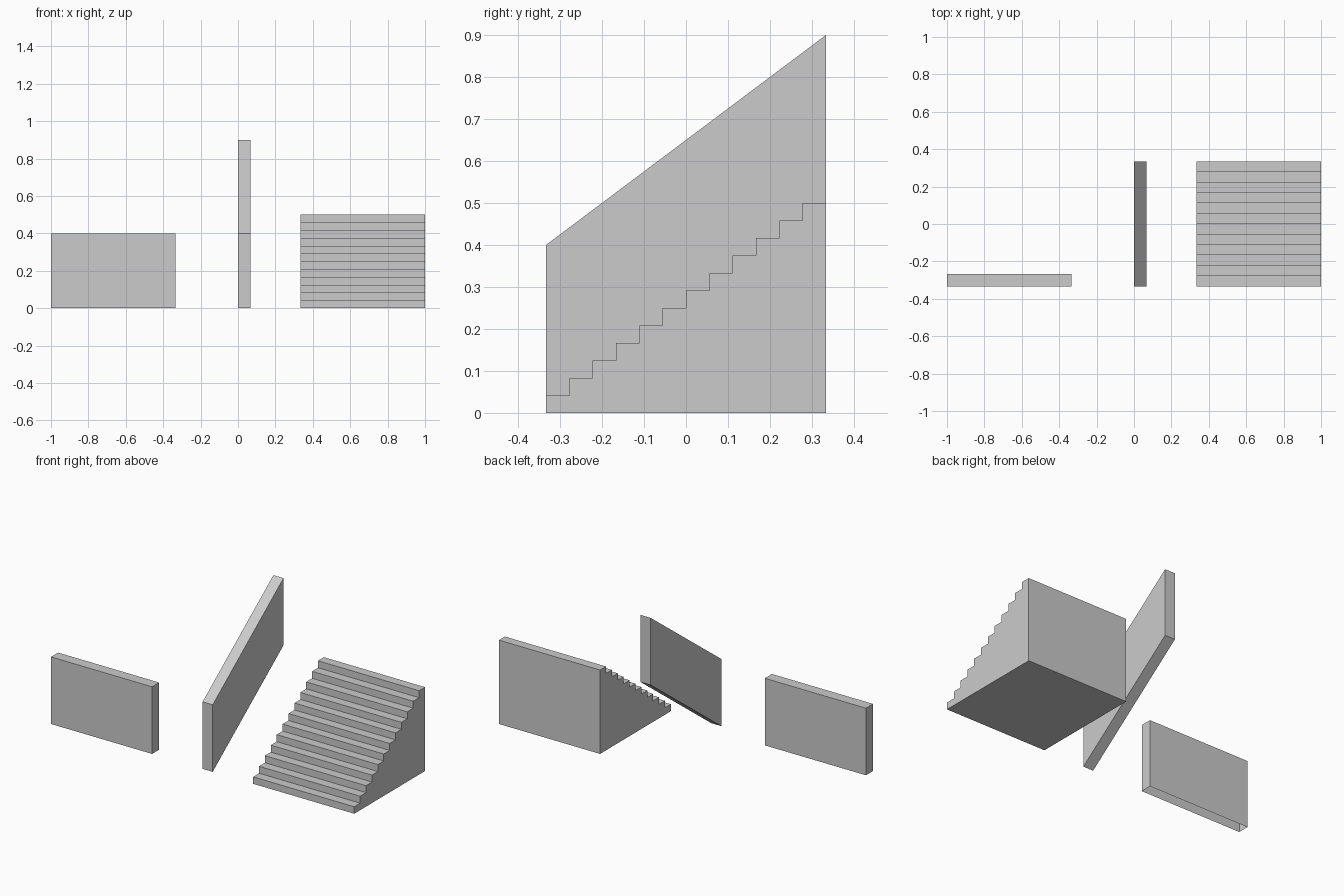
import bpy, bmesh

if "Cube" in bpy.data.objects:
    bpy.data.objects.remove(bpy.data.objects["Cube"])

T = 1 / 3          # half depth of the pieces
THICK = 0.2 / 3    # wall thickness
STEPS = 12


def extrude_profile(name, profile, x0, x1, open_bottom=False):
    """Extrude a (y, z) profile along x into a closed solid."""
    bm = bmesh.new()
    face = bm.faces.new([bm.verts.new((x0, y, z)) for y, z in profile])
    new = bmesh.ops.extrude_face_region(bm, geom=[face], use_keep_orig=True)
    moved = [g for g in new["geom"] if isinstance(g, bmesh.types.BMVert)]
    bmesh.ops.translate(bm, verts=moved, vec=(x1 - x0, 0, 0))
    bmesh.ops.recalc_face_normals(bm, faces=bm.faces[:])
    if open_bottom:
        low = [f for f in bm.faces if all(v.co.z < 1e-5 for v in f.verts)]
        bmesh.ops.delete(bm, geom=low, context='FACES_ONLY')
    mesh = bpy.data.meshes.new(name)
    bm.to_mesh(mesh)
    bm.free()
    obj = bpy.data.objects.new(name, mesh)
    bpy.context.collection.objects.link(obj)
    return obj


# Straight railing wall, open underneath
extrude_profile("straight_railing",
                [(-T, 0), (-T + THICK, 0), (-T + THICK, 0.4), (-T, 0.4)],
                -1, -T, open_bottom=True)

# Sloped railing wall, a slanted parallelogram
extrude_profile("sloped_railing",
                [(-T, 0), (T, 0.5), (T, 0.9), (-T, 0.4)], 0, THICK)

# Solid staircase
run, rise = 2 * T / STEPS, 0.5 / STEPS
stairs = [(T, 0), (-T, 0)]
for i in range(STEPS):
    stairs += [(-T + i * run, (i + 1) * rise),
               (-T + (i + 1) * run, (i + 1) * rise)]
extrude_profile("staircase", stairs, T, 1)
